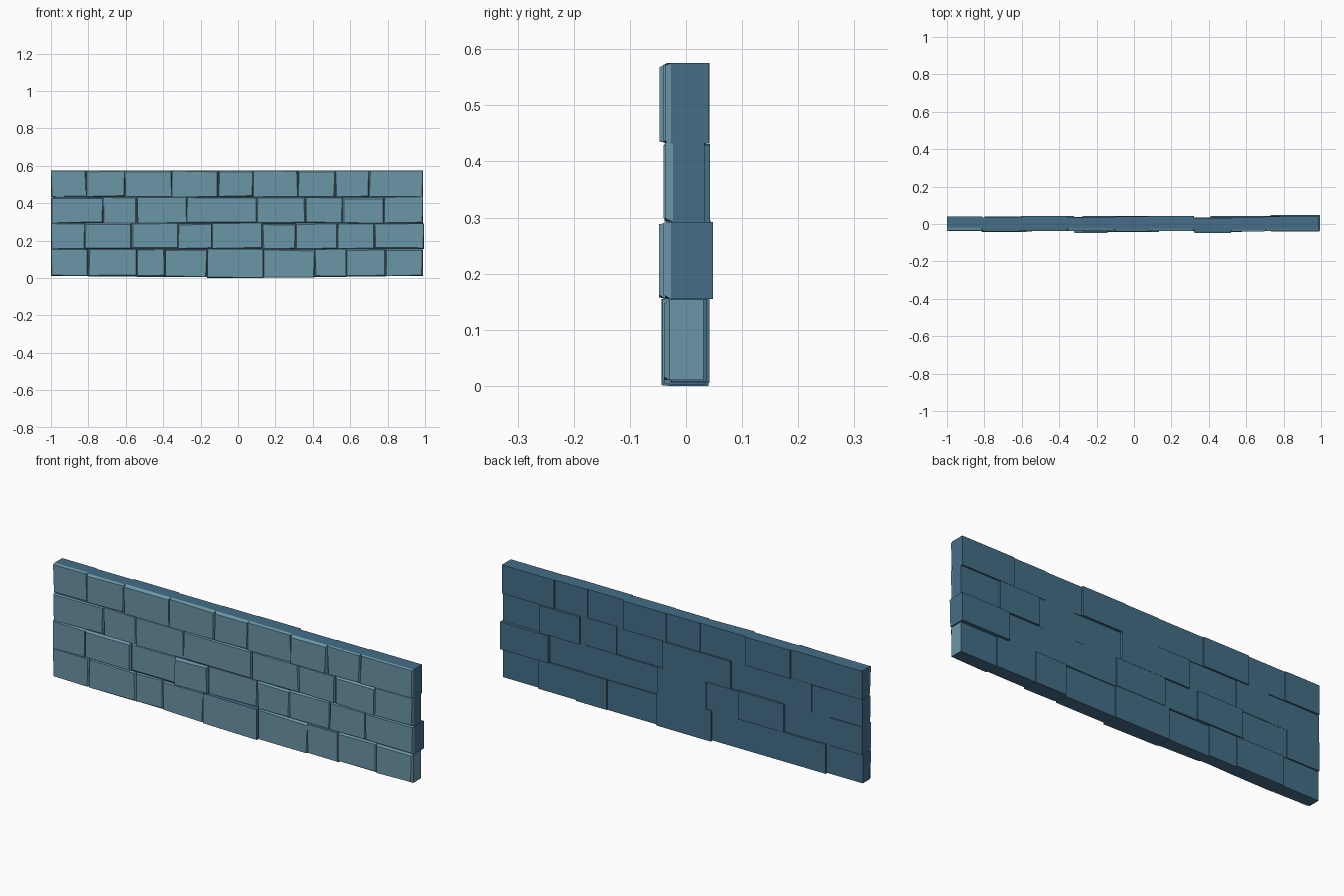
import bpy, bmesh, random
from mathutils import Vector

if "Cube" in bpy.data.objects:
    bpy.data.objects.remove(bpy.data.objects["Cube"])

random.seed(7)


def material(name, rgb):
    m = bpy.data.materials.new(name)
    m.diffuse_color = (*rgb, 1)
    m.use_nodes = True
    m.node_tree.nodes["Principled BSDF"].inputs["Base Color"].default_value = m.diffuse_color
    return m


FACE = material("weathered stone face", (0.145, 0.305, 0.385))
BODY = material("blue stone body", (0.058, 0.155, 0.245))


def finish(bm, name):
    bmesh.ops.recalc_face_normals(bm, faces=bm.faces)
    me = bpy.data.meshes.new(name)
    bm.to_mesh(me)
    bm.free()
    me.materials.append(FACE)
    me.materials.append(BODY)
    ob = bpy.data.objects.new(name, me)
    bpy.context.collection.objects.link(ob)
    return ob


def ring(bm, x0, x1, z0, z1, y, inset=0.0, jit=0.0):
    """Four corners of a block outline at depth y, each pulled inward unevenly."""
    out = []
    for x, z, sx, sz in ((x0, z0, 1, 1), (x1, z0, -1, 1), (x1, z1, -1, -1), (x0, z1, 1, -1)):
        dx = sx * (inset + random.random() * jit)
        dz = sz * (inset + random.random() * jit)
        out.append(bm.verts.new((x + dx, y, z + dz)))
    return out


def block(name, x0, x1, z0, z1, front, back, light_end=False):
    """Hewn block: square back, slightly split front with uneven worn edges."""
    bm = bmesh.new()
    rings = [ring(bm, x0, x1, z0, z1, back),
             ring(bm, x0, x1, z0, z1, front + random.uniform(0.008, 0.016)),
             ring(bm, x0, x1, z0, z1, front, 0.0008, 0.008)]
    bm.faces.new(rings[0])
    bm.faces.new(rings[2])
    for a, b in zip(rings, rings[1:]):
        for i in range(4):
            j = (i + 1) % 4
            bm.faces.new((a[i], a[j], b[j], b[i]))
    bmesh.ops.recalc_face_normals(bm, faces=bm.faces)
    # Front and worn edges are pale, the rest is the darker body
    for f in bm.faces:
        pale = f.normal.y < -0.15 or (light_end and f.normal.x > 0.9)
        f.material_index = 0 if pale else 1
    return finish(bm, name)


# Courses: bottom, top, joints along x, front depths, back depths
courses = [
    (0.012, 0.155,
     [-1, -.80, -.54, -.39, -.165, .135, .41, .58, .79, .99],
     [-.036, -.040, -.034, -.038, -.044, -.038, -.042, -.036, -.039],
     [.032, .040, .036, .032, .040, .034, .042, .037, .031]),
    (0.155, 0.292,
     [-1, -.82, -.57, -.32, -.14, .13, .31, .53, .73, .995],
     [-.038, -.042, -.036, -.048, -.035, -.037, -.036, -.035, -.040],
     [.038, .033, .044, .037, .042, .034, .036, .033, .048]),
    (0.292, 0.432,
     [-1, -.72, -.54, -.275, .10, .36, .56, .78, .99],
     [-.036, -.032, -.038, -.040, -.036, -.037, -.036, -.037],
     [.034, .036, .033, .043, .030, .034, .043, .033]),
    (0.432, 0.575,
     [-1, -.81, -.605, -.355, -.105, .08, .32, .52, .70, .99],
     [-.034, -.039, -.038, -.037, -.040, -.038, -.047, -.040, -.037],
     [.040, .035, .042, .036, .039, .042, .032, .036, .041]),
]

for r, (z0, z1, xs, fronts, backs) in enumerate(courses):
    for i, (f, b) in enumerate(zip(fronts, backs)):
        # The lowest course sags a little toward the middle
        low = z0
        if r == 0:
            low -= 0.012 * max(0, 1 - abs((xs[i] + xs[i + 1]) / 2 - 0.05))
            if i == 4:
                low = 0.0
        # Neighbouring blocks meet at slightly different heights
        hi = z1 if r == 3 else z1 + random.uniform(-0.003, 0.004)
        block(f"course_{r + 1}_block_{i + 1}", xs[i], xs[i + 1], low, hi, f, b,
              light_end=(r == 0 and i == len(fronts) - 1))

# Solid core filling the joints
bm = bmesh.new()
bmesh.ops.create_cube(bm, size=1)
for v in bm.verts:
    v.co = Vector((v.co.x * 1.97 - 0.005, v.co.y * 0.052, 0.2925 + v.co.z * 0.55))
for f in bm.faces:
    f.material_index = 1
finish(bm, "wall_core")
